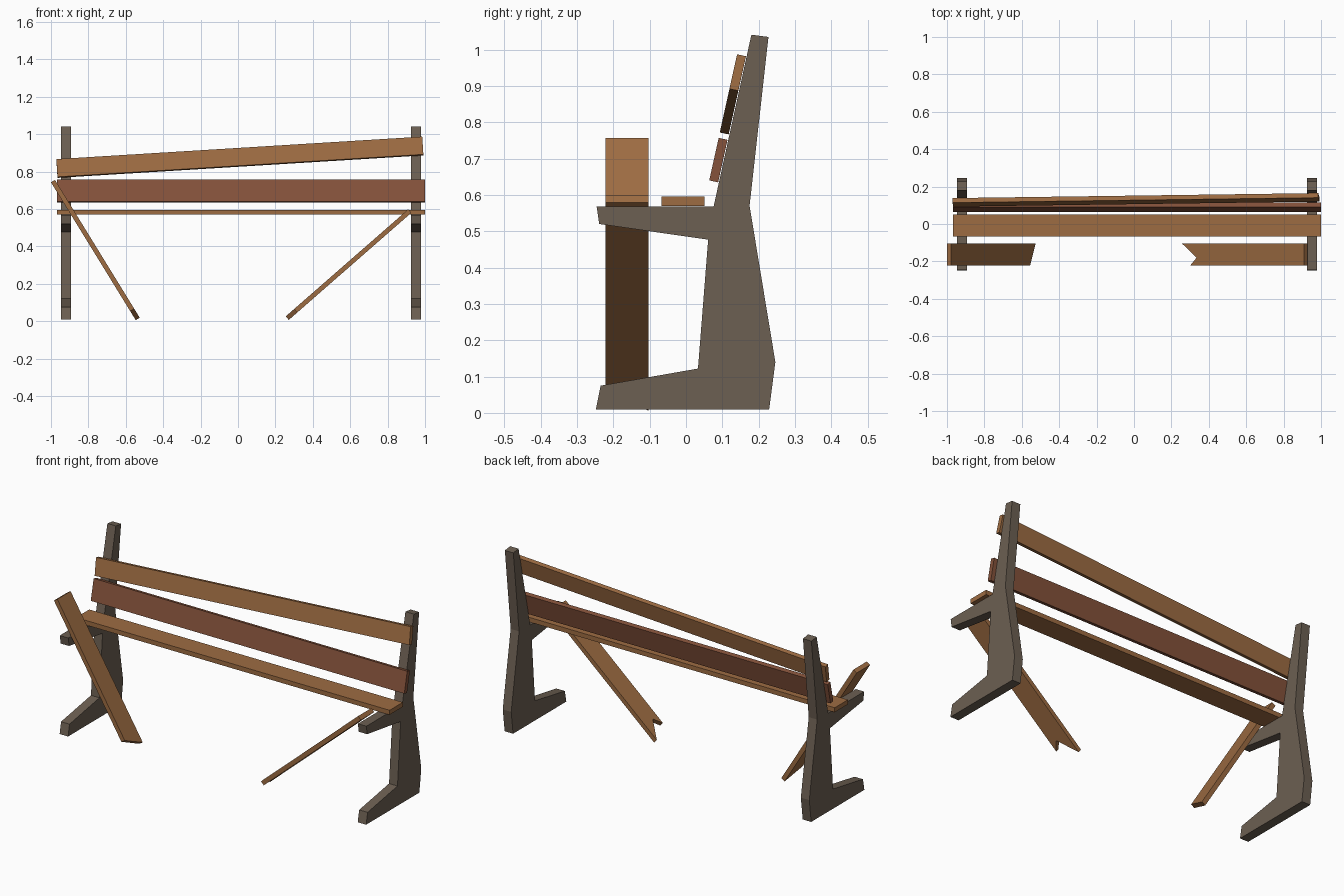
import bpy, bmesh
from math import radians, sin, cos
from mathutils import Vector

if "Cube" in bpy.data.objects:
    bpy.data.objects.remove(bpy.data.objects["Cube"])


def material(name, rgb):
    m = bpy.data.materials.new(name)
    m.diffuse_color = (*rgb, 1)
    m.use_nodes = True
    m.node_tree.nodes["Principled BSDF"].inputs["Base Color"].default_value = m.diffuse_color
    return m


WOOD = material("brown_wood", (0.34, 0.15, 0.055))
RED = material("red_wood", (0.235, 0.085, 0.043))
STONE = material("stone", (0.15, 0.115, 0.085))


def prism(name, outline, origin, u, v, depth, mat):
    """Extrude a 2D outline lying in the u/v plane by the depth vector."""
    o, u, v = Vector(origin), Vector(u), Vector(v)
    bm = bmesh.new()
    face = bm.faces.new([bm.verts.new(o + u * a + v * b) for a, b in outline])
    new = bmesh.ops.extrude_face_region(bm, geom=[face])["geom"]
    bmesh.ops.translate(bm, vec=Vector(depth),
                        verts=[g for g in new if isinstance(g, bmesh.types.BMVert)])
    bmesh.ops.recalc_face_normals(bm, faces=bm.faces)
    me = bpy.data.meshes.new(name)
    bm.to_mesh(me)
    bm.free()
    me.materials.append(mat)
    ob = bpy.data.objects.new(name, me)
    bpy.context.collection.objects.link(ob)
    return ob


def rect(length, width):
    return [(0, 0), (length, 0), (length, width), (0, width)]


# Side supports: (y, z) silhouette with foot, seat arm and back post
support = [(-0.248, 0.01), (0.229, 0.01), (0.246, 0.14), (0.175, 0.57),
           (0.227, 1.035), (0.18, 1.041), (0.076, 0.568), (-0.246, 0.568),
           (-0.239, 0.52), (0.061, 0.477), (0.033, 0.122), (-0.235, 0.075)]
for side, x in (("left", -0.946), ("right", 0.925)):
    prism(side + "_support", support, (x, 0, 0), (0, 1, 0), (0, 0, 1),
          (0.053, 0, 0), STONE)

# Seat plank
prism("seat_plank", rect(1.968, 0.119), (-0.969, -0.068, 0.57),
      (1, 0, 0), (0, 1, 0), (0, 0, 0.026), WOOD)

# Back planks lean with the posts; the upper one has slipped at one end
lean = radians(12.5)
up = Vector((0, sin(lean), cos(lean)))
back = Vector((0, cos(lean), -sin(lean)))
X = Vector((1, 0, 0))
for name, origin, size, slip, mat in (
        ("lower_back_plank", (-0.969, 0.064, 0.64), (1.968, 0.12), 0, RED),
        ("upper_back_plank", (-0.965, 0.093, 0.772), (1.96, 0.0975), 3.6, WOOD)):
    a = radians(slip)
    prism(name, rect(*size), origin, X * cos(a) + up * sin(a),
          up * cos(a) - X * sin(a), back * 0.025, mat)

# Broken seat planks fallen against the supports
prism("left_broken_plank", [(0, 0), (0.808, 0), (0.865, 0.119), (0, 0.119)],
      (-1.0, -0.222, 0.743), (0.524, 0, -0.852), (0, 1, 0),
      (0.0213, 0, 0.0131), WOOD)
prism("right_broken_plank",
      [(0.06, 0), (0.87, 0), (0.87, 0.119), (0, 0.119), (0.106, 0.042)],
      (0.255, -0.222, 0.026), (0.753, 0, 0.658), (0, 1, 0),
      (0.0165, 0, -0.0188), WOOD)
